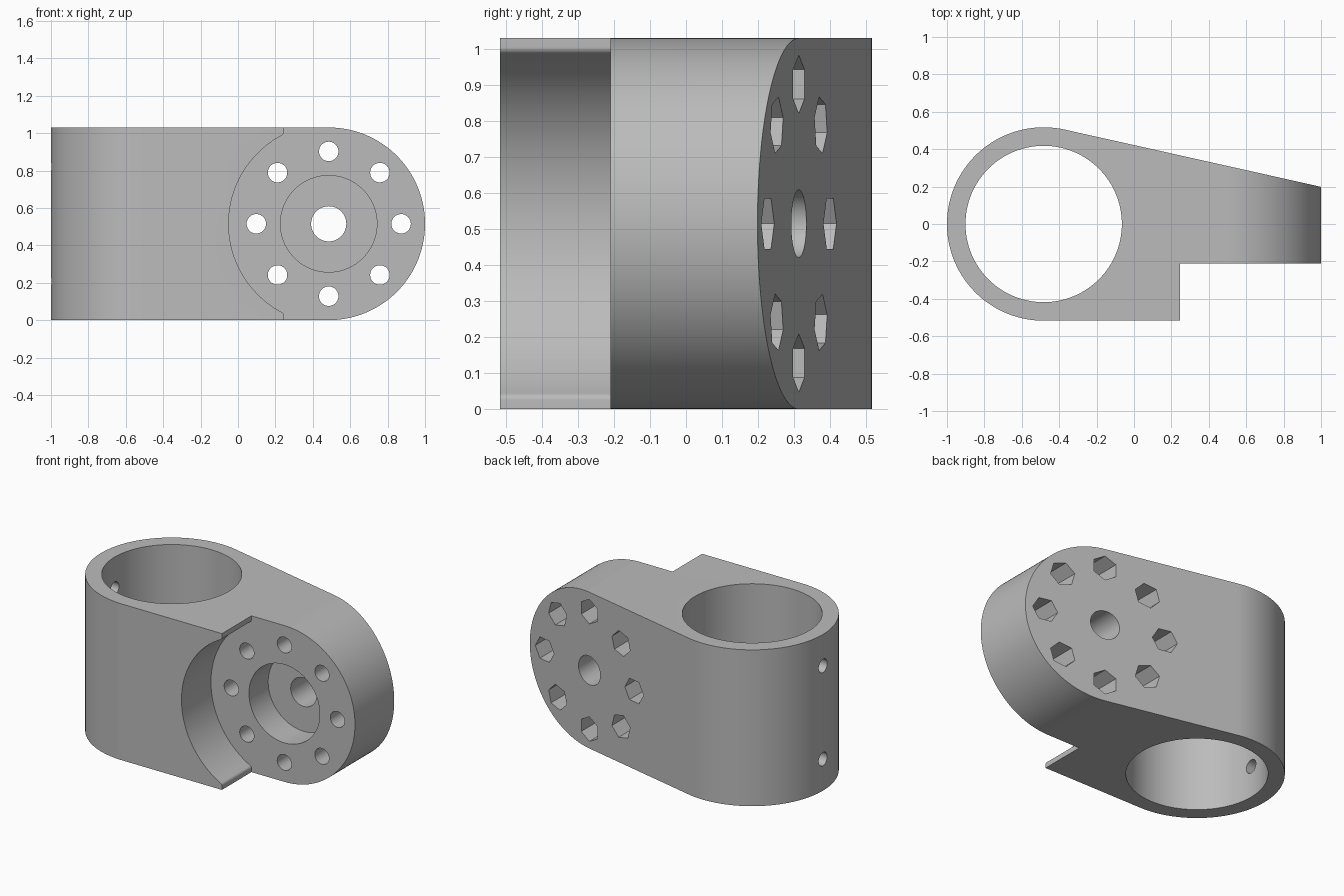
import bpy, bmesh
from math import sin, cos, pi, atan2, sqrt, radians

cube = bpy.data.objects.get("Cube")
if cube:
    bpy.data.objects.remove(cube, do_unlink=True)

H = 1.03                  # height
MID = H / 2               # mid height, also the flange radius
FX = 0.485                # flange centre in x
CX, R_OUT, R_BORE = -0.483, 0.517, 0.418   # clamp ring
FACE_Y = -0.21            # front face of the flange
FLOOR_Y = -0.01           # floor of the counterbore and nut pockets

grey = bpy.data.materials.new("plain grey")
grey.use_nodes = True
colour = (0.5, 0.5, 0.5, 1)
grey.diffuse_color = colour
grey.node_tree.nodes["Principled BSDF"].inputs["Base Color"].default_value = colour


def arc(u, v, r, a0, a1, n):
    return [(u + r * cos(a0 + (a1 - a0) * i / n), v + r * sin(a0 + (a1 - a0) * i / n))
            for i in range(n + 1)]


def circle(u, v, r, n=64, start=0.0):
    return arc(u, v, r, start, start + 2 * pi, n)[:-1]


def prism(name, points, axis, a, b):
    """Extrude a closed outline along an axis from a to b."""
    place = {"x": lambda u, v, w: (w, u, v),
             "y": lambda u, v, w: (u, w, v),
             "z": lambda u, v, w: (u, v, w)}[axis]
    bm = bmesh.new()
    low = [bm.verts.new(place(u, v, a)) for u, v in points]
    high = [bm.verts.new(place(u, v, b)) for u, v in points]
    bm.faces.new(low)
    bm.faces.new(high)
    for i in range(len(points)):
        j = (i + 1) % len(points)
        bm.faces.new((low[i], low[j], high[j], high[i]))
    bmesh.ops.recalc_face_normals(bm, faces=bm.faces)
    mesh = bpy.data.meshes.new(name)
    bm.to_mesh(mesh)
    bm.free()
    mesh.materials.append(grey)
    obj = bpy.data.objects.new(name, mesh)
    bpy.context.collection.objects.link(obj)
    return obj


def carve(body, tool, operation="DIFFERENCE"):
    tool.hide_render = True
    mod = body.modifiers.new("carve", "BOOLEAN")
    mod.operation, mod.solver, mod.object = operation, "EXACT", tool
    bpy.context.view_layer.objects.active = body
    bpy.ops.object.modifier_apply(modifier=mod.name)
    bpy.data.objects.remove(tool, do_unlink=True)


# Bracket body: round clamp end with a tapering back
lean = atan2(0.976, 0.218)
tx, ty = CX + R_OUT * cos(lean), R_OUT * sin(lean)
end_x = 1.1
end_y = ty - (end_x - tx) * cos(lean) / sin(lean)
outline = arc(CX, 0, R_OUT, lean, 1.5 * pi, 72) + [(end_x, -R_OUT), (end_x, end_y)]
bracket = prism("clamp_bracket", outline, "z", -0.1, H + 0.1)

# Rounded flange end, flat top and bottom
stadium = arc(FX, MID, MID, -pi / 2, pi / 2, 72) + [(-1.2, H), (-1.2, 0)]
carve(bracket, prism("end_shape", stadium, "y", -1, 1), "INTERSECT")

# Curved recess in front of the flange, with rounded tips
r_cut, tip_x, fil = 0.535, 0.245, 0.02
fx = tip_x - fil
dz = sqrt((r_cut + fil) ** 2 - (FX - fx) ** 2)
turn = atan2(dz, FX - fx)
recess = [(1.2, 1.2), (tip_x, 1.2)]
recess += arc(fx, MID + dz, fil, 0, -turn, 8)
recess += arc(FX, MID, r_cut, pi - turn, pi + turn, 72)[1:-1]
recess += arc(fx, MID - dz, fil, turn, 0, 8)
recess += [(tip_x, -0.2), (1.2, -0.2)]
carve(bracket, prism("recess", recess, "y", -0.7, FACE_Y))

# Clamp bore
carve(bracket, prism("bore", circle(CX, 0, R_BORE, 128), "z", -0.2, H + 0.2))

# Counterbore and shaft hole
carve(bracket, prism("counterbore", circle(FX, MID, 0.258, 96), "y", -0.4, FLOOR_Y))
carve(bracket, prism("shaft_hole", circle(FX, MID, 0.094), "y", -0.5, 0.7))

# Ring of bolt holes with hexagonal nut pockets at the back
for k in range(8):
    a = k * pi / 4
    u, v = FX + 0.387 * cos(a), MID + 0.387 * sin(a)
    carve(bracket, prism("bolt_hole", circle(u, v, 0.052, 40), "y", -0.5, 0.7))
    carve(bracket, prism("nut_pocket", circle(u, v, 0.081, 6, a), "y", FLOOR_Y, 0.7))

# Set screw holes through the clamp wall
for side in (-1, 1):
    carve(bracket, prism("screw_hole", circle(0, MID + side * 0.307, 0.044, 40), "x", -1.2, -0.7))

bpy.ops.object.select_all(action="DESELECT")
bracket.select_set(True)
bpy.context.view_layer.objects.active = bracket
bpy.ops.object.shade_smooth_by_angle(angle=radians(25))
